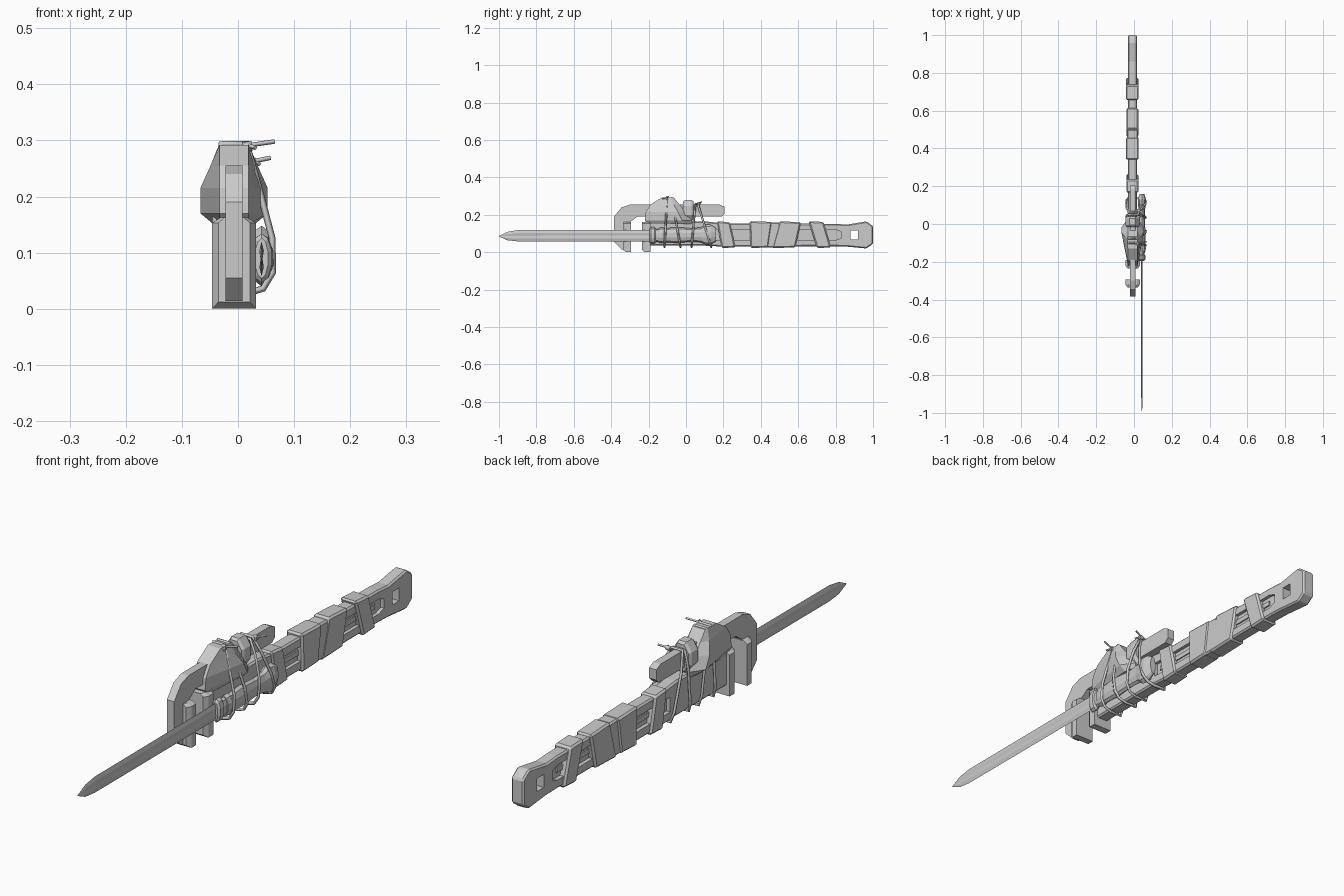
import bpy, bmesh, math

if "Cube" in bpy.data.objects:
    bpy.data.objects.remove(bpy.data.objects["Cube"])

CX = -0.007   # centre plane of the wrench
KX = 0.042    # plane of the knife


def mesh_object(name, verts, faces, bevel=0):
    me = bpy.data.meshes.new(name)
    me.from_pydata(verts, [], faces)
    bm = bmesh.new()
    bm.from_mesh(me)
    bmesh.ops.recalc_face_normals(bm, faces=bm.faces)
    bm.to_mesh(me)
    bm.free()
    ob = bpy.data.objects.new(name, me)
    bpy.context.collection.objects.link(ob)
    if bevel:
        m = ob.modifiers.new("chamfer", 'BEVEL')
        m.width, m.segments = bevel, 1
        m.limit_method = 'ANGLE'
    return ob


def loft(name, rings, bevel=0):
    """Skin a list of equal-length vertex rings and cap both ends."""
    n = len(rings[0])
    verts = [v for r in rings for v in r]
    faces = [list(range(n)), list(range(len(verts) - n, len(verts)))]
    for k in range(len(rings) - 1):
        for i in range(n):
            j = (i + 1) % n
            faces.append([k*n + i, k*n + j, (k+1)*n + j, (k+1)*n + i])
    return mesh_object(name, verts, faces, bevel)


def prism(name, yz, x0, x1, bevel=0):
    return loft(name, [[(x, y, z) for y, z in yz] for x in (x0, x1)], bevel)


def box_profile(y0, y1, z0, z1):
    return [(y0, z0), (y1, z0), (y1, z1), (y0, z1)]


def ellipse_loft(name, sections, cx, sides=10):
    """Sections along y: (y, centre z, x radius, z radius)."""
    rings = []
    for y, cz, rx, rz in sections:
        rings.append([(cx + rx*math.cos(math.tau*(i+.5)/sides), y,
                       cz + rz*math.sin(math.tau*(i+.5)/sides)) for i in range(sides)])
    return loft(name, rings)


def cut(ob, cutter):
    m = ob.modifiers.new("cut", 'BOOLEAN')
    m.operation, m.solver, m.object = 'DIFFERENCE', 'EXACT', cutter
    cutter.hide_render = True
    cutter.hide_viewport = True


def cord(name, points, radius=0.007, closed=True):
    cu = bpy.data.curves.new(name, 'CURVE')
    cu.dimensions = '3D'
    cu.bevel_depth, cu.bevel_resolution = radius, 0
    cu.use_fill_caps = True
    sp = cu.splines.new('POLY')
    sp.points.add(len(points) - 1)
    for p, co in zip(sp.points, points):
        p.co = (*co, 1)
    sp.use_cyclic_u = closed
    ob = bpy.data.objects.new(name, cu)
    bpy.context.collection.objects.link(ob)


# Wrench handle with flared end, side recesses and hanging hole
handle = prism("wrench_handle", [
    (-.20, .035), (.10, .035), (.20, .03), (.80, .032), (.86, .03), (.965, .02),
    (1.0, .045), (1.0, .14), (.965, .165), (.86, .148), (.80, .152), (.20, .155),
    (.10, .165), (-.20, .165)], CX - .026, CX + .024, .006)
for s in (-1, 1):
    xa, xb = CX + s*.011, CX + s*.05
    cut(handle, prism("recess_cutter", [
        (.14, .065), (.80, .065), (.83, .075), (.83, .11), (.80, .12), (.14, .12)], xa, xb))
cut(handle, prism("hole_cutter", box_profile(.88, .92, .068, .116), -.1, .1))
# Rib inside the recess
prism("handle_rib", box_profile(.16, .79, .085, .103), CX - .016, CX + .016)

# Hook jaw: front arm, curved top and rear shank
prism("hook_jaw", [
    (-.345, .015), (-.385, .055), (-.385, .19), (-.345, .24), (-.30, .255),
    (.18, .255), (.205, .243), (.205, .205), (.19, .19), (-.26, .19),
    (-.295, .165), (-.295, .015)], CX - .015, CX + .015)

# Tooth plates of both jaws
for name, y0, y1 in (("hook_tooth_plate", -.335, -.293), ("heel_tooth_plate", -.235, -.19)):
    rings = []
    for y, w, zl in ((y0, .028, .012), (y0 + .016, .039, 0), (y1, .039, 0)):
        rings.append([(CX - w, y, zl), (CX + w, y, zl), (CX + w, y, .153),
                      (CX + w*.6, y, .163), (CX - w*.6, y, .163), (CX - w, y, .153)])
    loft(name, rings)

# Housing around the shank, bulging at the sides
rings = []
for z, y0, y1, w in ((.15, -.20, .03, .036), (.17, -.22, .03, .06), (.215, -.215, .0, .06),
                     (.255, -.19, -.035, .042), (.292, -.13, -.065, .027)):
    ym = y0 + .8*(y1 - y0)
    e = .026
    rings.append([(CX + e, y0, z), (CX + w, ym, z), (CX + e, y1, z),
                  (CX - e, y1, z), (CX - w, ym, z), (CX - e, y0, z)])
loft("jaw_housing", rings)

# Adjusting nut
ellipse_loft("adjusting_nut", [(-.015, .223, .034, .053), (-.005, .223, .041, .061),
                               (.03, .223, .041, .061), (.04, .223, .034, .053)], CX, 8)

# Cloth wraps on the handle: (top start, top end, bottom start, bottom end)
wraps = [(.165, .235, .19, .265), (.34, .46, .345, .44), (.50, .615, .46, .585),
         (.655, .735, .70, .775)]
for i, (a, b, c, d) in enumerate(wraps):
    g = .002*(i % 2)
    prism("handle_wrap", [(c, .022), (d, .026), (b, .16 + g), (a, .166)],
          CX - .034 - g, CX + .03 + g, .007)
prism("handle_wrap_inner", [(.42, .026), (.53, .026), (.50, .16), (.44, .16)],
      CX - .031, CX + .028, .006)

# Blade: diamond section with a flat fuller, tapering to a point
rings = []
for y, zl, zh, t in ((-.18, .058, .12, .004), (-.90, .058, .118, .004),
                     (-.955, .064, .109, .003), (-1.0, .0845, .0865, .0004)):
    zm, h = (zl + zh)/2, (zh - zl)*.24
    rings.append([(KX, y, zl), (KX + t, y, zm - h), (KX + t*.4, y, zm), (KX + t, y, zm + h),
                  (KX, y, zh), (KX - t, y, zm + h), (KX - t*.4, y, zm), (KX - t, y, zm - h)])
loft("knife_blade", rings)

# Knife guard, grip and pommel
ellipse_loft("knife_guard", [(-.195, .09, .012, .036), (-.188, .09, .019, .044),
                             (-.168, .09, .019, .044), (-.16, .09, .013, .034)], KX)
ellipse_loft("knife_grip", [(-.165, .09, .015, .034), (-.13, .09, .017, .037),
                            (-.05, .092, .02, .042), (.03, .092, .016, .036),
                            (.08, .093, .018, .04), (.105, .094, .023, .054),
                            (.13, .094, .023, .054), (.16, .094, .012, .036)], KX)

# Lashing cords binding the knife to the wrench: y at the top and at the bottom
for yt, yb, zt in ((-.10, -.115, .294), (-.075, -.03, .292), (.062, .135, .262), (.05, .03, .258)):
    def at(x, z):
        return (x, yb + (yt - yb)*(z - .03)/(zt - .03), z)
    cord("lashing_cord", [at(.016, zt), at(.040, .205), at(.061, .125), at(.062, .065),
                          at(.045, .036), at(.015, .027), at(-.032, .027), at(-.040, .06),
                          at(-.040, .19), at(-.030, zt)], .006)

# Knots and loose cord ends
for y, z, x0, x1 in ((-.105, .291, .017, .065), (.07, .262, .024, .058)):
    cord("cord_end", [(x0, y, z), (x1, y + .012, z + .007)], .004, False)
    cord("cord_end", [(x0, y, z), (x0 + .014, y - .02, z - .004)], .004, False)
    cord("cord_knot", [(x0 - .008, y, z - .003), (x0 + .008, y, z - .001)], .009, False)

# Narrow cloth ring behind the guard
ellipse_loft("grip_ring", [(-.145, .09, .02, .04), (-.125, .09, .022, .042),
                           (-.115, .09, .018, .039)], KX)
